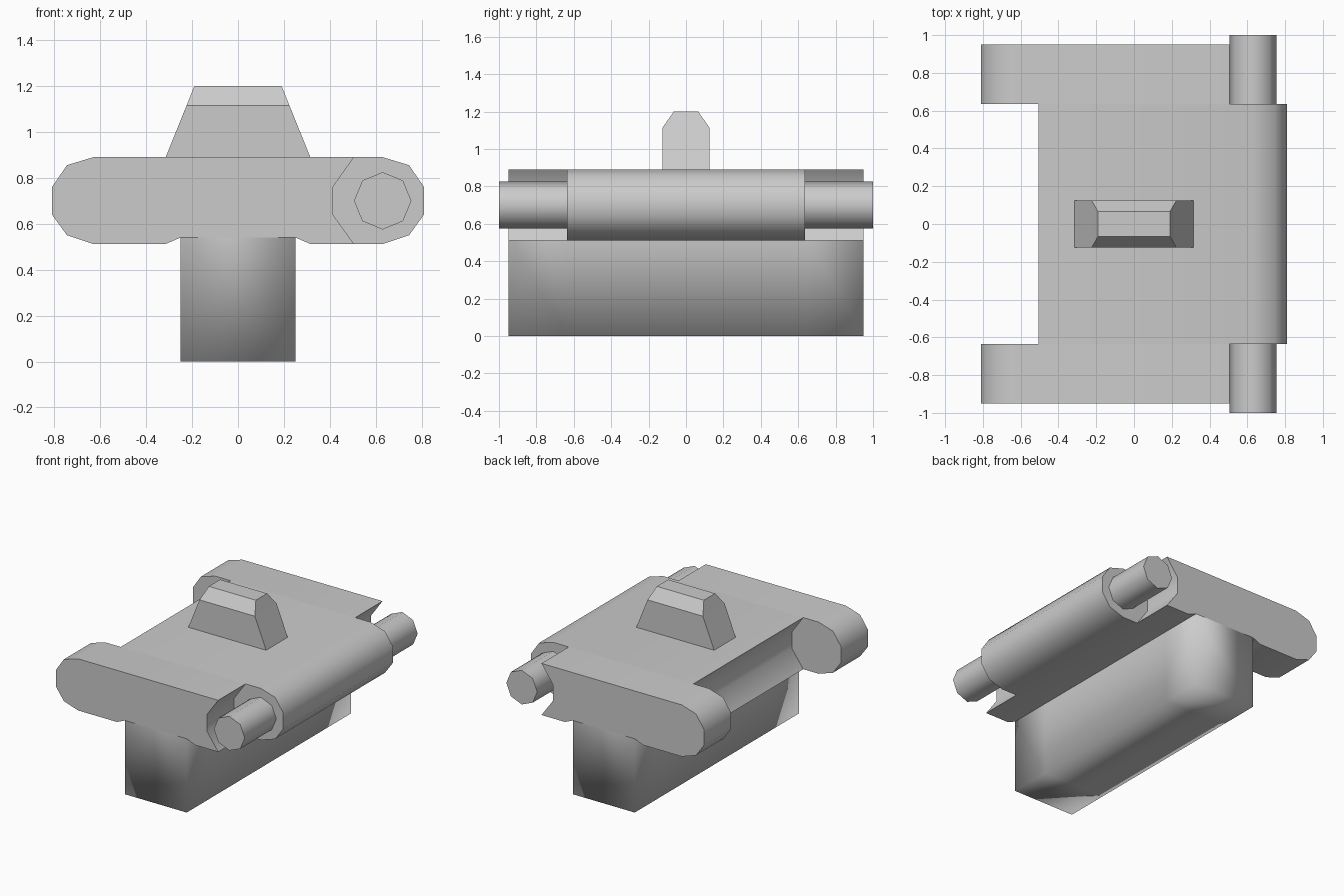
import bpy, bmesh, math

if "Cube" in bpy.data.objects:
    bpy.data.objects.remove(bpy.data.objects["Cube"])

Y_IN, Y_OUT = 0.635, 0.95      # centre section / outer arm limits
Z_MID = 0.70                   # height of the hinge axis


def finish(name, bm, angle=None):
    bmesh.ops.recalc_face_normals(bm, faces=bm.faces)
    mesh = bpy.data.meshes.new(name)
    bm.to_mesh(mesh)
    bm.free()
    obj = bpy.data.objects.new(name, mesh)
    bpy.context.collection.objects.link(obj)
    bpy.ops.object.select_all(action='DESELECT')
    obj.select_set(True)
    bpy.context.view_layer.objects.active = obj
    if angle:
        bpy.ops.object.shade_smooth_by_angle(angle=math.radians(angle))
    return obj


def extrude_y(name, profile, y0, y1, angle=50):
    bm = bmesh.new()
    face = bm.faces.new([bm.verts.new((x, y0, z)) for x, z in profile])
    new = bmesh.ops.extrude_face_region(bm, geom=[face], use_keep_orig=True)
    verts = [g for g in new['geom'] if isinstance(g, bmesh.types.BMVert)]
    bmesh.ops.translate(bm, verts=verts, vec=(0, y1 - y0, 0))
    return finish(name, bm, angle)


# Rounded knuckle end and the matching concave socket, listed top to bottom
knuckle = [(0.63, 0.89), (0.745, 0.855), (0.81, 0.76),
           (0.81, 0.64), (0.745, 0.55), (0.63, 0.512)]
socket = [(0.505, 0.89), (0.413, 0.76), (0.413, 0.64), (0.505, 0.512)]
underside = [(0.315, 0.512), (0.25, 0.54), (-0.25, 0.54), (-0.315, 0.512)]


def flip(points):
    return [(-x, z) for x, z in reversed(points)]


# Centre plate: knuckle on the right, socket on the left
extrude_y("centre_plate", knuckle + underside + flip(socket), -Y_IN, Y_IN)

# Outer arms (knuckle left, socket right) and octagonal hinge pins
pin = [(0.63 + 0.125 * math.cos(i * math.pi / 4),
        Z_MID + 0.125 * math.sin(i * math.pi / 4)) for i in range(8)]
for side, s in (("front", -1), ("back", 1)):
    extrude_y(side + "_arm", socket + underside + flip(knuckle), s * Y_IN, s * Y_OUT)
    extrude_y(side + "_hinge_pin", pin, s * Y_IN, s * 1.0)

# Ground pad in three softly shaded sections, open where they join
for name, y0, y1 in (("front_pad", -Y_OUT, -Y_IN), ("centre_pad", -Y_IN, Y_IN),
                     ("back_pad", Y_IN, Y_OUT)):
    bm = bmesh.new()
    bmesh.ops.create_cube(bm, size=1)
    bmesh.ops.scale(bm, vec=(0.5, y1 - y0, 0.54), verts=bm.verts)
    bmesh.ops.translate(bm, vec=(0, (y0 + y1) / 2, 0.27), verts=bm.verts)
    hidden = []
    for f in bm.faces:
        c = f.calc_center_median()
        if c.z > 0.5 or abs(abs(c.y) - Y_IN) < 0.001:
            hidden.append(f)
    bmesh.ops.delete(bm, geom=hidden, context='FACES')
    pad = finish(name, bm)
    pad.data.shade_smooth()

# Guide tooth: tapered in x, chamfered along the top in y
bm = bmesh.new()
rings = [[bm.verts.new((sx * hx, sy * hy, z))
          for sx, sy in ((-1, -1), (1, -1), (1, 1), (-1, 1))]
         for hx, hy, z in ((0.315, 0.125, 0.89), (0.224, 0.125, 1.115), (0.19, 0.065, 1.2))]
for low, high in zip(rings, rings[1:]):
    for i in range(4):
        j = (i + 1) % 4
        bm.faces.new((low[i], low[j], high[j], high[i]))
bm.faces.new(rings[-1])
finish("guide_tooth", bm)
